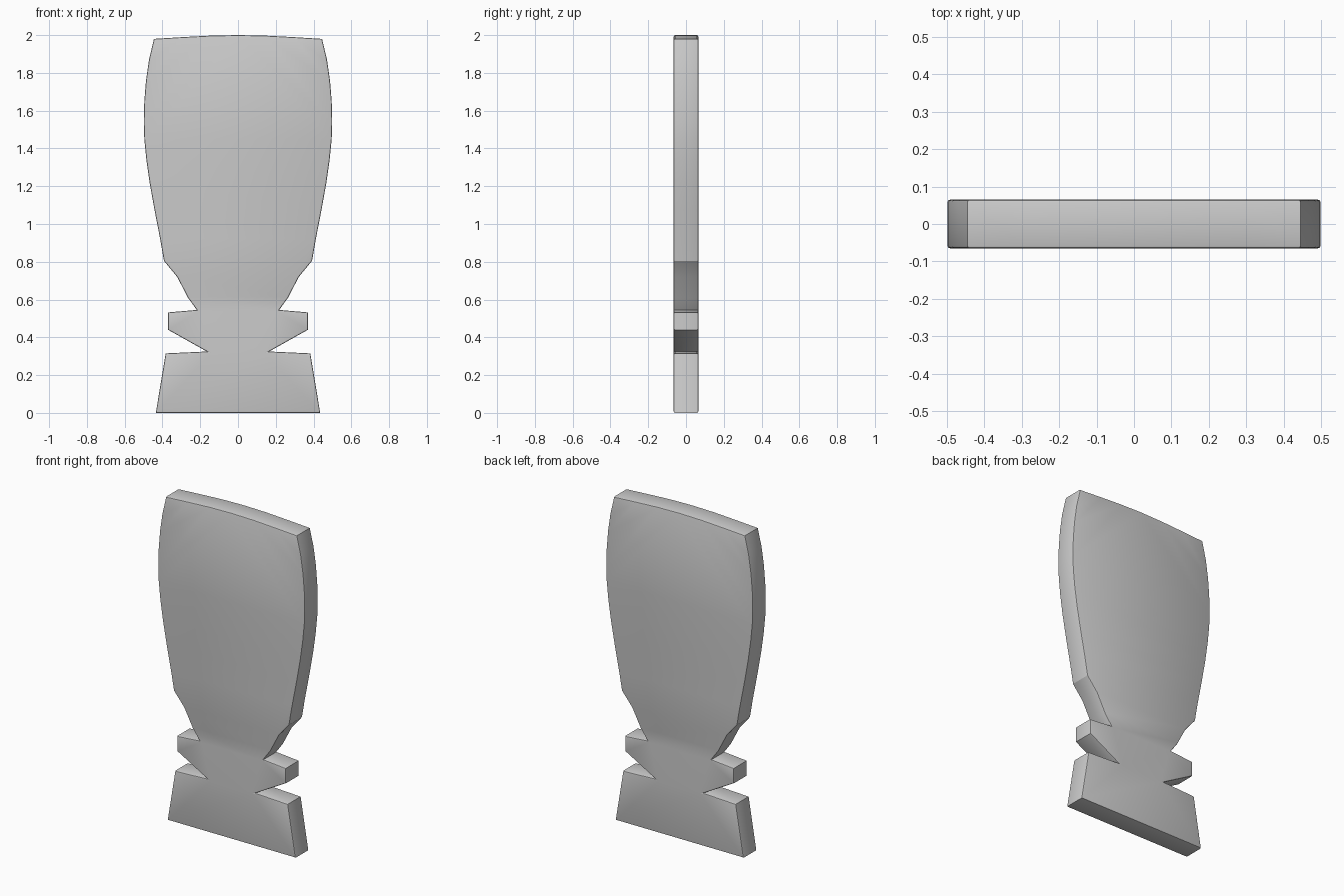
import bpy, bmesh

if "Cube" in bpy.data.objects:
    bpy.data.objects.remove(bpy.data.objects["Cube"])

# right half of the outline, bottom to top (x, z)
half = [(0.435, 0.0), (0.383, 0.315), (0.165, 0.325), (0.37, 0.44), (0.37, 0.532),
        (0.218, 0.545), (0.265, 0.61), (0.322, 0.72), (0.392, 0.805),
        (0.412, 0.92), (0.443, 1.08), (0.468, 1.22), (0.485, 1.34), (0.496, 1.45),
        (0.499, 1.54), (0.496, 1.65), (0.487, 1.76), (0.471, 1.87), (0.445, 1.98),
        (0.30, 1.989), (0.15, 1.997)]
outline = half + [(0.0, 2.0)] + [(-x, z) for x, z in reversed(half)]

# flat trophy-shaped plate, extruded along y
DEPTH = 0.13
mesh = bpy.data.meshes.new("plate")
plate = bpy.data.objects.new("trophy_plate", mesh)
bpy.context.collection.objects.link(plate)
bm = bmesh.new()
front = bm.faces.new([bm.verts.new((x, -DEPTH / 2, z)) for x, z in outline])
ext = bmesh.ops.extrude_face_region(bm, geom=[front])
back = [v for v in ext["geom"] if isinstance(v, bmesh.types.BMVert)]
bmesh.ops.translate(bm, verts=back, vec=(0, DEPTH, 0))
bmesh.ops.recalc_face_normals(bm, faces=bm.faces)

# small rounding on the front and back rims
rims = [e for e in bm.edges if abs(e.verts[0].co.y - e.verts[1].co.y) < 1e-5]
bmesh.ops.bevel(bm, geom=rims, offset=0.007, offset_type='OFFSET', segments=2,
                profile=0.5, affect='EDGES', clamp_overlap=True)
big = [f for f in bm.faces if len(f.verts) > 4]
bmesh.ops.triangulate(bm, faces=big)
bm.to_mesh(mesh)
bm.free()

# smooth the curved sides, keep corners sharp
bpy.context.view_layer.objects.active = plate
plate.select_set(True)
bpy.ops.object.shade_smooth_by_angle(angle=0.4)
